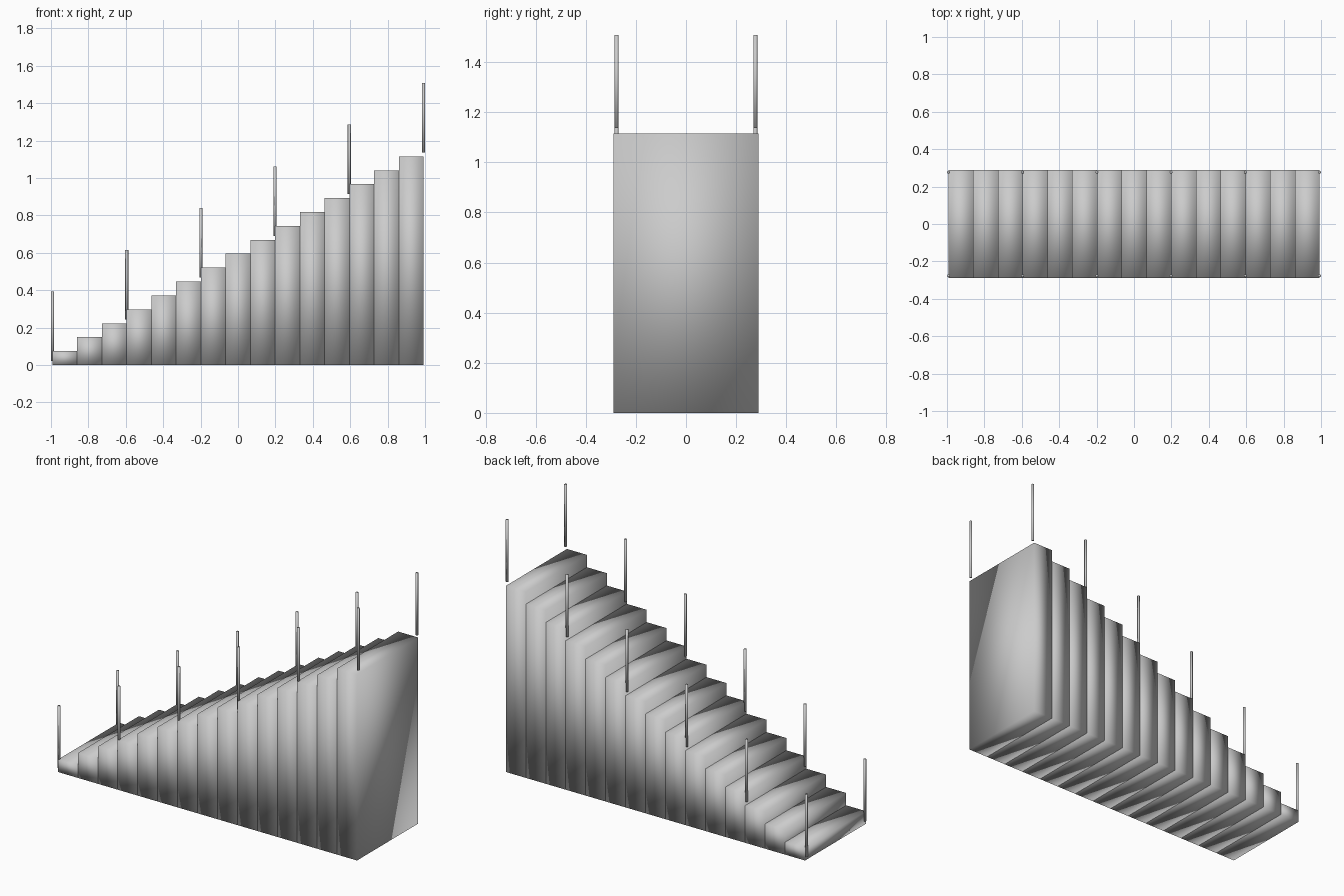
import bpy

if "Cube" in bpy.data.objects:
    bpy.data.objects.remove(bpy.data.objects["Cube"])

S = 2 / 4.84               # real-size units to model units
STEPS, RUN, RISE, WIDTH = 15, 0.32 * S, 0.18 * S, 1.4 * S
POST_R, POST_H = 0.02 * S, 0.9 * S
X0 = -STEPS * RUN / 2


def smooth(obj):
    for p in obj.data.polygons:
        p.use_smooth = True


# Solid steps: each block runs from the floor to its tread
for i in range(STEPS):
    h = (i + 1) * RISE
    bpy.ops.mesh.primitive_cube_add(size=1, location=(X0 + (i + 0.5) * RUN, 0, h / 2))
    step = bpy.context.object
    step.name = f"step_{i + 1:02d}"
    step.scale = (RUN, WIDTH, h)
    bpy.ops.object.transform_apply(location=False, rotation=False, scale=True)
    smooth(step)

# Railing posts: one pair every three steps, following the slope
for side, y in (("front", -0.67 * S), ("back", 0.67 * S)):
    for i in range(0, STEPS + 1, 3):
        z = i * RISE + 0.05 * S + POST_H / 2
        bpy.ops.mesh.primitive_cylinder_add(vertices=8, radius=POST_R, depth=POST_H,
                                            location=(X0 + i * RUN, y, z))
        post = bpy.context.object
        post.name = f"{side}_post_{i // 3 + 1}"
        smooth(post)
